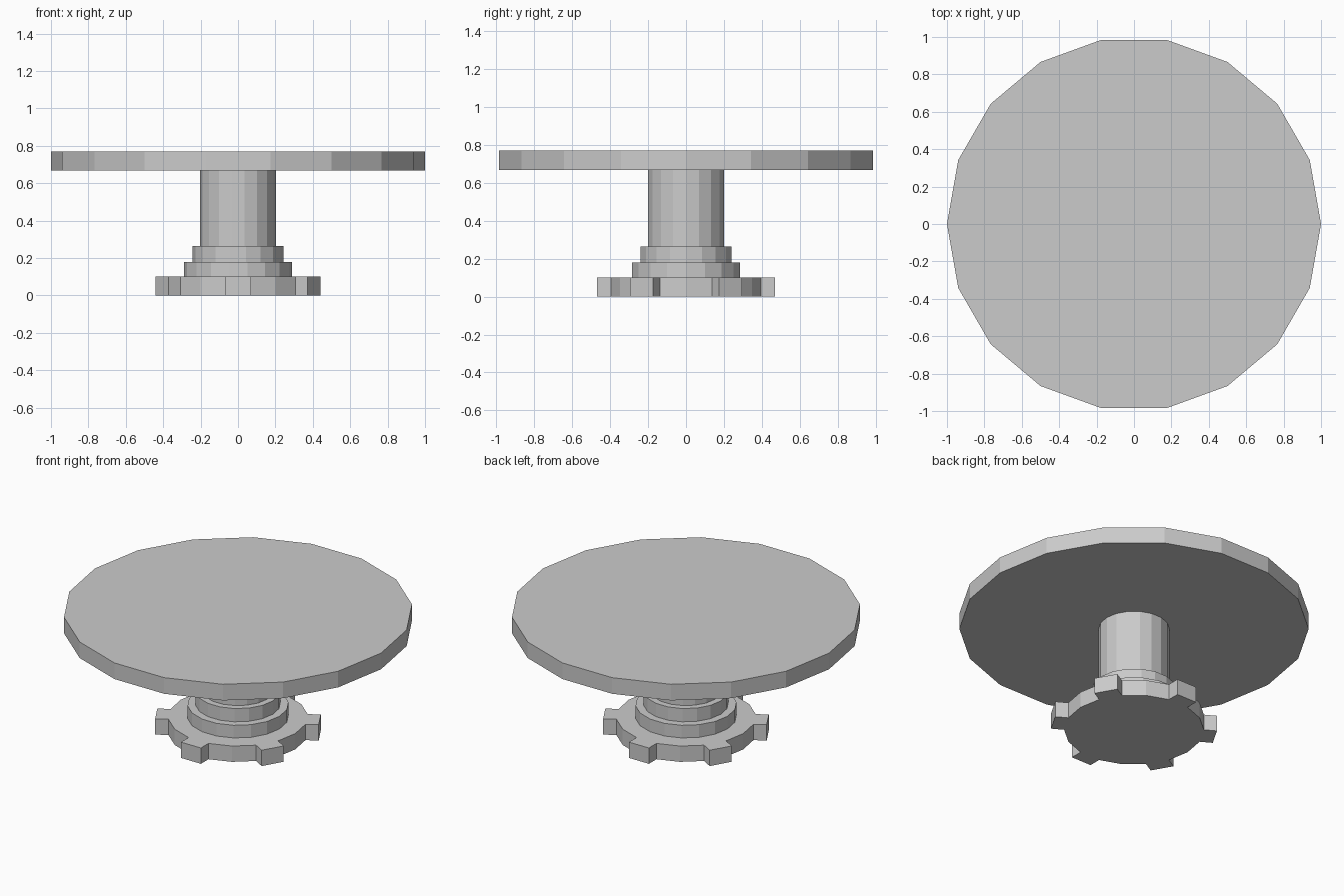
import bpy
import bmesh
import math

SIDES = 18

default = bpy.data.objects.get("Cube")
if default:
    bpy.data.objects.remove(default, do_unlink=True)

# Single plain grey material
grey = bpy.data.materials.new("plain_grey")
grey.use_nodes = True
colour = (0.6, 0.6, 0.6, 1.0)
grey.diffuse_color = colour
grey.node_tree.nodes["Principled BSDF"].inputs["Base Color"].default_value = colour


def make_disc(name, radius, bottom, top, lug_reach=0):
    """Faceted disc; with lug_reach, every third side is pulled out as a lug."""
    bm = bmesh.new()
    ring = []
    for i in range(SIDES):
        a = math.tau * i / SIDES
        ring.append((radius * math.cos(a), radius * math.sin(a)))
        if lug_reach and i % 3 == 1:
            # Extrude this side straight out along its normal
            b = math.tau * (i + 1) / SIDES
            mid = (a + b) / 2
            dx, dy = lug_reach * math.cos(mid), lug_reach * math.sin(mid)
            for t in (a, b):
                ring.append((radius * math.cos(t) + dx, radius * math.sin(t) + dy))
    base = bm.faces.new([bm.verts.new((x, y, bottom)) for x, y in ring])
    raised = bmesh.ops.extrude_face_region(bm, geom=[base], use_keep_orig=True)
    moved = [v for v in raised["geom"] if isinstance(v, bmesh.types.BMVert)]
    bmesh.ops.translate(bm, verts=moved, vec=(0, 0, top - bottom))
    bmesh.ops.recalc_face_normals(bm, faces=bm.faces)
    mesh = bpy.data.meshes.new(name)
    bm.to_mesh(mesh)
    bm.free()
    mesh.materials.append(grey)
    obj = bpy.data.objects.new(name, mesh)
    bpy.context.collection.objects.link(obj)
    return obj


# Foot with six lugs, two steps, column and round top
make_disc("lugged_foot", 0.4, 0.0, 0.1, lug_reach=0.076)
make_disc("lower_step", 0.29, 0.1, 0.18)
make_disc("upper_step", 0.243, 0.18, 0.264)
make_disc("column", 0.203, 0.264, 0.667)
make_disc("table_top", 1.0, 0.667, 0.769)
